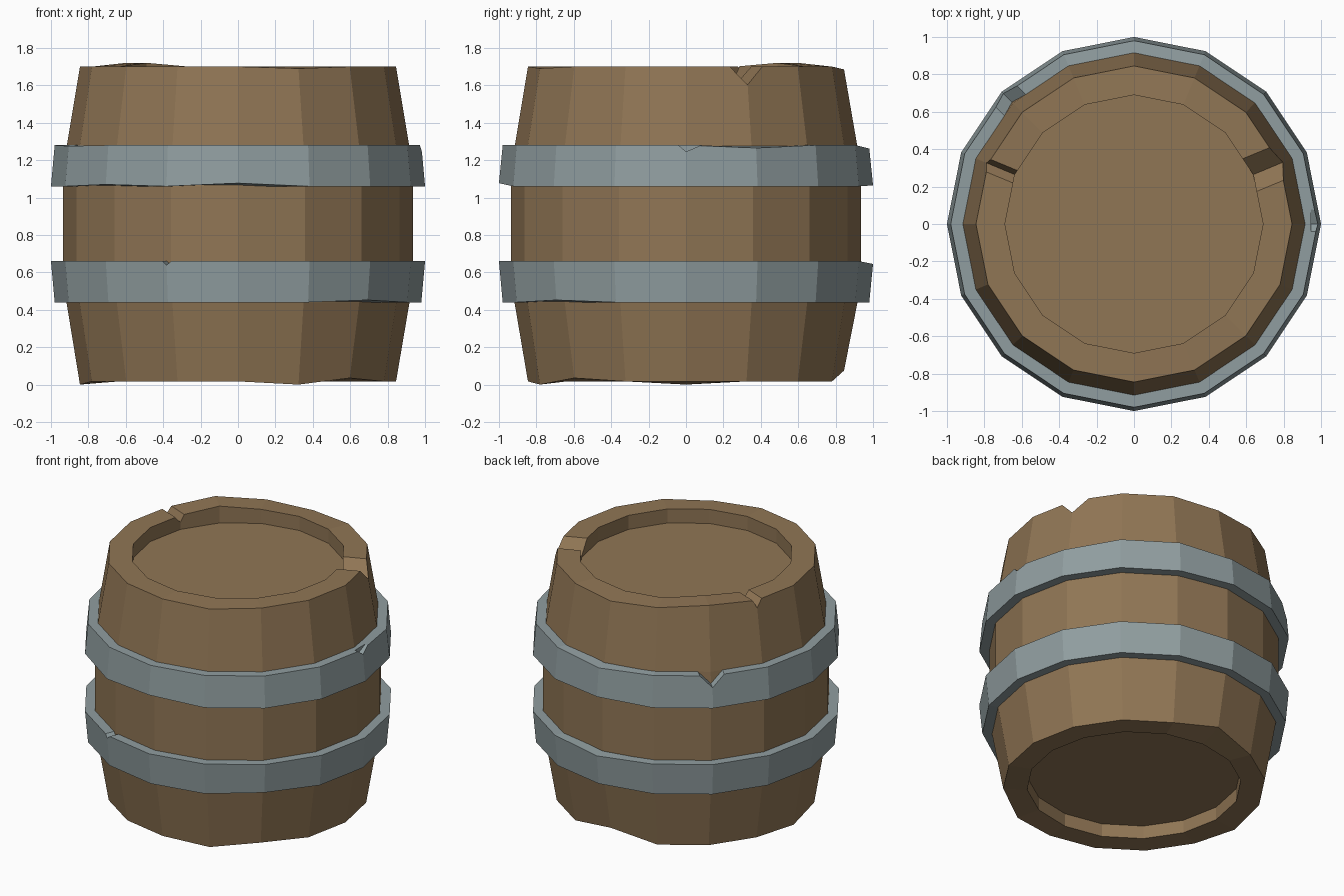
import bpy, bmesh, math
from mathutils import Matrix

if "Cube" in bpy.data.objects:
    bpy.data.objects.remove(bpy.data.objects["Cube"])

SIDES = 16


def material(name, rgb):
    m = bpy.data.materials.new(name)
    m.diffuse_color = (*rgb, 1)
    m.use_nodes = True
    m.node_tree.nodes["Principled BSDF"].inputs["Base Color"].default_value = m.diffuse_color
    return m


def mesh_object(name, bm, mat=None):
    bmesh.ops.recalc_face_normals(bm, faces=bm.faces)
    me = bpy.data.meshes.new(name)
    bm.to_mesh(me)
    bm.free()
    ob = bpy.data.objects.new(name, me)
    bpy.context.collection.objects.link(ob)
    if mat:
        me.materials.append(mat)
    return ob


def lathe(name, profile, mat, wear, closed=False):
    """Spin (r, z) points; wear = {(ring, side): z} moves worn corners."""
    bm = bmesh.new()
    rings = []
    for i, (r, z) in enumerate(profile):
        ring = []
        for k in range(SIDES):
            a = 2 * math.pi * k / SIDES
            ring.append(bm.verts.new((r * math.cos(a), r * math.sin(a), wear.get((i, k), z))))
        rings.append(ring)
    pairs = list(zip(rings, rings[1:]))
    if closed:
        pairs.append((rings[-1], rings[0]))
    else:
        bm.faces.new(rings[0])
        bm.faces.new(rings[-1])
    for a, b in pairs:
        for k in range(SIDES):
            n = (k + 1) % SIDES
            bm.faces.new((a[k], a[n], b[n], b[k]))
    return mesh_object(name, bm, mat)


def notch(target, angle, r0, r1, z, depth, before, after):
    """Cut a radial V groove whose tip sits 'depth' below height z."""
    bm = bmesh.new()
    s = 2  # extend the V to twice its height so it clears the edge
    tri = [(0, z - depth), (after * s, z - depth + depth * s), (-before * s, z - depth + depth * s)]
    ends = [[bm.verts.new((r, y, h)) for y, h in tri] for r in (r0, r1)]
    for e in ends:
        bm.faces.new(e)
    for k in range(3):
        n = (k + 1) % 3
        bm.faces.new((ends[0][k], ends[0][n], ends[1][n], ends[1][k]))
    bm.transform(Matrix.Rotation(math.radians(angle), 4, 'Z'))
    cutter = mesh_object("notch_cutter", bm)
    cutter.hide_render = True
    mod = target.modifiers.new("notch", 'BOOLEAN')
    mod.operation = 'DIFFERENCE'
    mod.solver = 'EXACT'
    mod.object = cutter
    bpy.context.view_layer.objects.active = target
    bpy.ops.object.modifier_apply(modifier=mod.name)
    bpy.data.objects.remove(cutter)


wood = material("wood", (0.28, 0.18, 0.09))
iron = material("iron", (0.28, 0.34, 0.35))

# Wooden body with recessed lids at both ends
body = lathe("barrel_body", [
    (0.69, 0.11), (0.69, 0.017), (0.845, 0.017), (0.917, 0.44), (0.935, 0.66),
    (0.935, 1.06), (0.915, 1.28), (0.845, 1.70), (0.69, 1.70), (0.69, 1.60)],
    wood, {(2, 4): 0.075, (2, 8): 0.0, (2, 13): 0.0, (2, 14): 0.035,
           (7, 4): 1.685, (7, 6): 1.72, (8, 6): 1.72, (7, 13): 1.69})
notch(body, 22.5, 0.5, 1.1, 1.70, 0.097, 0.09, 0.10)
notch(body, 157.5, 0.5, 1.1, 1.70, 0.05, 0.025, 0.045)

# Upper hoop
upper = lathe("upper_hoop", [(0.89, 1.06), (1.0, 1.06), (0.98, 1.28), (0.89, 1.28)], iron,
              {(1, 12): 1.077, (1, 10): 1.07, (1, 4): 1.065, (1, 8): 1.06,
               (2, 1): 1.265, (2, 4): 1.262, (2, 9): 1.275}, True)
notch(upper, 135, 0.8, 1.2, 1.28, 0.08, 0.08, 0.08)
notch(upper, 0, 0.945, 1.2, 1.28, 0.035, 0.04, 0.08)

# Lower hoop
lower = lathe("lower_hoop", [(0.89, 0.44), (0.98, 0.44), (1.0, 0.66), (0.89, 0.66)], iron,
              {(1, 14): 0.452, (2, 4): 0.645}, True)
notch(lower, 247.5, 0.8, 1.2, 0.66, 0.022, 0.025, 0.025)
